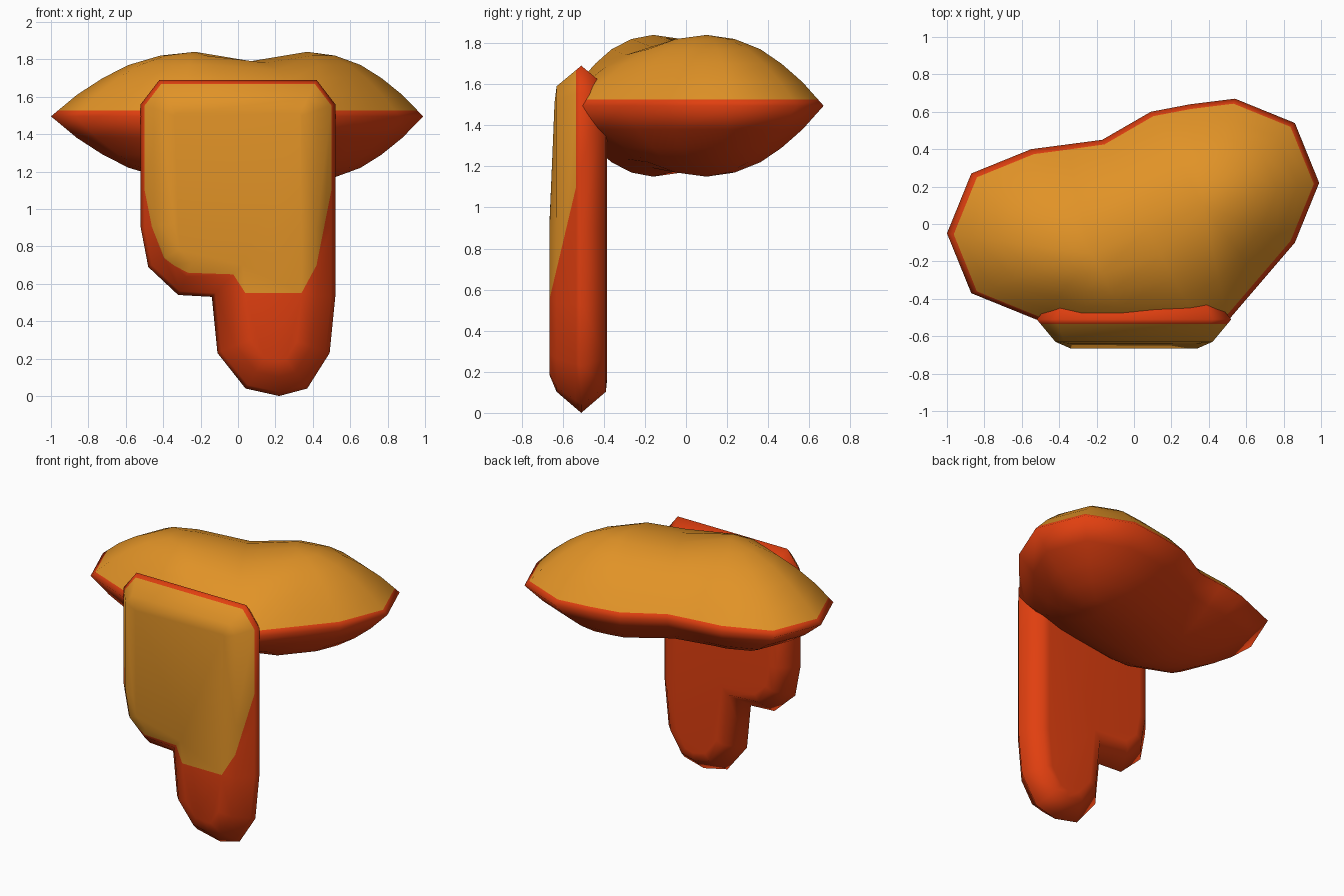
import bpy, bmesh, math
from mathutils import Vector

if "Cube" in bpy.data.objects:
    bpy.data.objects.remove(bpy.data.objects["Cube"])


def material(name, rgb):
    m = bpy.data.materials.new(name)
    m.diffuse_color = (*rgb, 1)
    m.use_nodes = True
    m.node_tree.nodes["Principled BSDF"].inputs["Base Color"].default_value = m.diffuse_color
    return m


MATS = [material("lava red", (0.75, 0.05, 0.005)),
        material("molten orange", (0.75, 0.29, 0.02))]


def loft(bm, rings):
    """Join closed rings of equal length with quads; return the vertex rings."""
    vr = [[bm.verts.new(p) for p in r] for r in rings]
    n = len(rings[0])
    for a, b in zip(vr, vr[1:]):
        for i in range(n):
            j = (i + 1) % n
            bm.faces.new((a[i], a[j], b[j], b[i]))
    return vr


def finish(bm, name, planes):
    """Cut along the colour planes; faces in front of all of them are orange."""
    for co, no in planes:
        bmesh.ops.bisect_plane(bm, geom=bm.verts[:] + bm.edges[:] + bm.faces[:],
                               plane_co=co, plane_no=no, dist=1e-5)
    bmesh.ops.recalc_face_normals(bm, faces=bm.faces[:])
    for f in bm.faces:
        c = f.calc_center_median()
        f.smooth = True
        f.material_index = int(all((c - Vector(co)).dot(Vector(no)) > 0 for co, no in planes))
    me = bpy.data.meshes.new(name)
    bm.to_mesh(me)
    bm.free()
    for m in MATS:
        me.materials.append(m)
    ob = bpy.data.objects.new(name, me)
    bpy.context.collection.objects.link(ob)
    return ob


# Puddle: two-peaked lens, rim pulled in towards a short ridge
RIM = [(.99, .22), (.86, .54), (.54, .67), (.3, .64), (.09, .6), (-.17, .45), (-.36, .425),
       (-.55, .40), (-.87, .27), (-1, -.05), (-.87, -.37), (-.5, -.52), (-.3, -.6),
       (0, -.6), (.38, -.6), (.5, -.52), (.68, -.31), (.86, -.10)]
PEAK_A, PEAK_B = Vector((-.23, -.16)), Vector((.37, .10))
SECTION = [(0, 0), (.18, .115), (.36, .205), (.54, .275), (.76, .325), (1, .345)]


def puddle_ring(t, h, side):
    ring = []
    for p in map(Vector, RIM):
        d = PEAK_B - PEAK_A
        s = round(2 * max(0, min(1, (p - PEAK_A).dot(d) / d.length_squared))) / 2
        q = p.lerp(PEAK_A + d * s, t)
        dip = (.05 if side > 0 else .03) * t if s == .5 else 0
        ring.append((q.x, q.y, 1.495 + side * (h - dip)))
    return ring


bm = bmesh.new()
loft(bm, [puddle_ring(t, h, -1) for t, h in reversed(SECTION)]
     + [puddle_ring(t, h, 1) for t, h in SECTION[1:]])
bmesh.ops.remove_doubles(bm, verts=bm.verts[:], dist=1e-4)
finish(bm, "puddle", [((0, 0, 1.525), (0, 0, 1))])

# Drips: one front outline with a long and a short lobe, rounded front and back
OUTLINE = [(.22, 0), (.37, .04), (.49, .23), (.52, .53), (.52, .9), (.52, 1.56), (.42, 1.69),
           (-.42, 1.69), (-.52, 1.56), (-.52, .9), (-.48, .69), (-.32, .54), (-.14, .53),
           (-.11, .23), (.04, .04)]


def inset(points, d):
    pts = [Vector(p) for p in points]
    out = []
    for i, p in enumerate(pts):
        a = (p - pts[i - 1]).normalized()
        b = (pts[(i + 1) % len(pts)] - p).normalized()
        n1, n2 = Vector((-a.y, a.x)), Vector((-b.y, b.x))
        out.append(p + (n1 + n2) * (d / (1 + n1.dot(n2))))
    return out


bm = bmesh.new()
LAYERS = [(.15, -.385), (.10, -.39), (0, -.51), (.10, -.63), (.18, -.665)]
rings = loft(bm, [[(q.x, y, q.y) for q in inset(OUTLINE, d)] for d, y in LAYERS])
bm.faces.new(rings[0])
bm.faces.new(rings[-1])
# front leans back slightly towards the top
for v in bm.verts:
    if v.co.y < -.64 and v.co.z > 1.2:
        v.co.y += .025
finish(bm, "drips", [((0, -.535, 1.1), (0, -1, 0)),
                     ((0, -.535, 1.1), (0, -.57, .135))])
